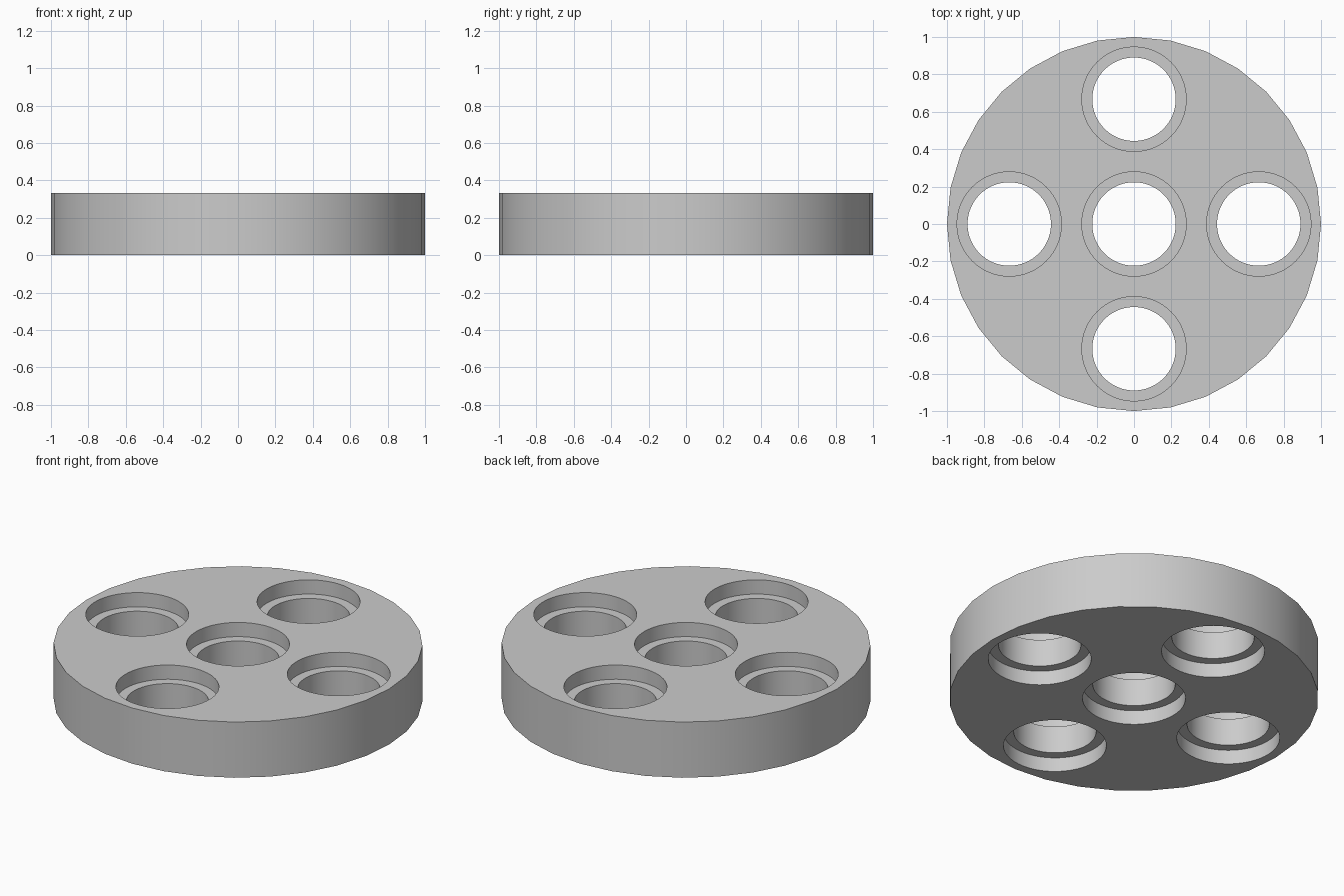
import bpy
import bmesh
from math import cos, sin, pi, radians

cube = bpy.data.objects.get("Cube")
if cube:
    bpy.data.objects.remove(cube)

HEIGHT = 0.333
HOLE_R, BORE_R = 0.223, 0.279   # through hole and wider recess
RECESS = 0.085                  # recess depth on either side
OFFSET = 0.667                  # distance of the outer holes from the centre

grey = bpy.data.materials.new("plain grey")
grey.use_nodes = True
colour = (0.6, 0.6, 0.6, 1)
grey.diffuse_color = colour
grey.node_tree.nodes["Principled BSDF"].inputs["Base Color"].default_value = colour


def turned_solid(name, profile, sides, centre=(0, 0)):
    """Closed solid turned round z from (radius, height) points."""
    bm = bmesh.new()
    rings = []
    for r, z in profile:
        rings.append([bm.verts.new((centre[0] + r * cos(2 * pi * i / sides),
                                    centre[1] + r * sin(2 * pi * i / sides), z))
                      for i in range(sides)])
    for low, high in zip(rings, rings[1:]):
        for i in range(sides):
            j = (i + 1) % sides
            bm.faces.new((low[i], low[j], high[j], high[i]))
    bm.faces.new(rings[0][::-1])
    bm.faces.new(rings[-1])
    mesh = bpy.data.meshes.new(name)
    bm.to_mesh(mesh)
    bm.free()
    mesh.materials.append(grey)
    obj = bpy.data.objects.new(name, mesh)
    bpy.context.collection.objects.link(obj)
    return obj


# Round plate
disc = turned_solid("disc", [(1, 0), (1, HEIGHT)], 32)

# Stepped holes, recessed from both faces
step = [(BORE_R, -0.1), (BORE_R, RECESS), (HOLE_R, RECESS),
        (HOLE_R, HEIGHT - RECESS), (BORE_R, HEIGHT - RECESS), (BORE_R, HEIGHT + 0.1)]
cutters = []
for x, y in [(0, 0), (1, 0), (-1, 0), (0, 1), (0, -1)]:
    cutter = turned_solid("hole_cutter", step, 64, (x * OFFSET, y * OFFSET))
    cutter.hide_render = True
    cutters.append(cutter)
    cut = disc.modifiers.new("hole", 'BOOLEAN')
    cut.operation = 'DIFFERENCE'
    cut.solver = 'EXACT'
    cut.object = cutter

# Apply the cuts, drop the cutters and smooth the round walls
bpy.ops.object.select_all(action='DESELECT')
disc.select_set(True)
bpy.context.view_layer.objects.active = disc
for cut in list(disc.modifiers):
    bpy.ops.object.modifier_apply(modifier=cut.name)
for cutter in cutters:
    bpy.data.objects.remove(cutter)
bpy.ops.object.shade_smooth_by_angle(angle=radians(30))
